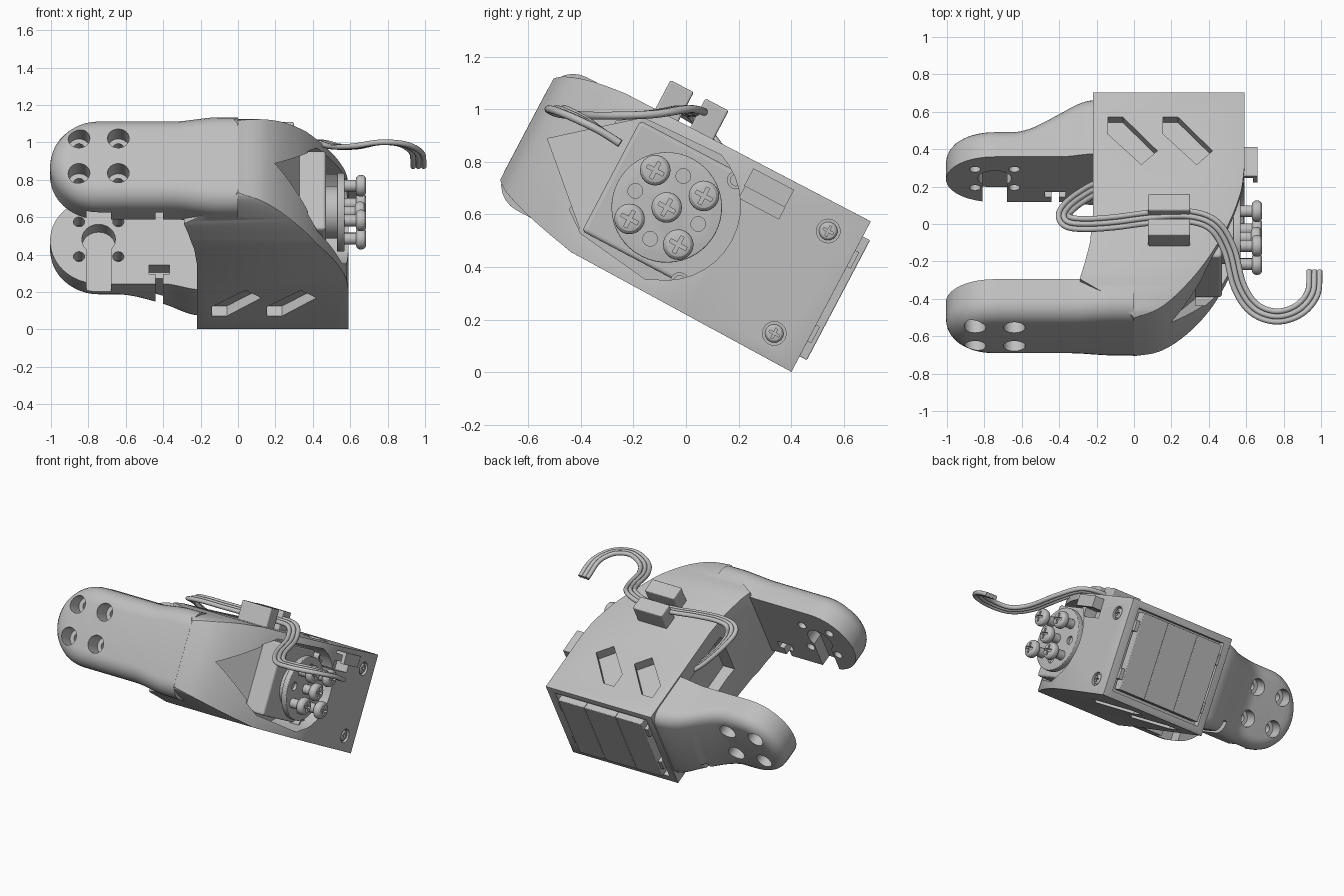
import bpy, bmesh, math
from mathutils import Matrix, Vector

cube = bpy.data.objects.get("Cube")
if cube:
    bpy.data.objects.remove(cube, do_unlink=True)

grey = bpy.data.materials.new("plain grey")
grey.use_nodes = True
grey.diffuse_color = (0.52, 0.52, 0.52, 1)
grey.node_tree.nodes["Principled BSDF"].inputs["Base Color"].default_value = (0.52, 0.52, 0.52, 1)

# The whole part is drawn level, then tilted forward about x
TILT = Matrix.Rotation(math.radians(-27.8), 4, 'X')
MID = 0.53           # height of the arm and servo centre line
PIVOT = -0.745       # x of the pivot in the arms


def activate(ob):
    bpy.ops.object.select_all(action='DESELECT')
    ob.select_set(True)
    bpy.context.view_layer.objects.active = ob


def make(name, bm):
    bmesh.ops.recalc_face_normals(bm, faces=bm.faces)
    me = bpy.data.meshes.new(name)
    bm.to_mesh(me)
    bm.free()
    ob = bpy.data.objects.new(name, me)
    bpy.context.collection.objects.link(ob)
    me.materials.append(grey)
    ob.matrix_world = TILT
    return ob


def apply(ob, mod):
    activate(ob)
    bpy.ops.object.modifier_apply(modifier=mod.name)


def round_edges(ob, width):
    mod = ob.modifiers.new("round", 'BEVEL')
    mod.width, mod.segments = width, 3
    mod.limit_method, mod.angle_limit = 'ANGLE', math.radians(40)
    apply(ob, mod)


def prism(name, pts, axis, a, b, bevel=0.0):
    """Extrude a 2D outline along x, y or z from a to b."""
    place = {'x': lambda p, t: (t, p[0], p[1]),
             'y': lambda p, t: (p[0], t, p[1]),
             'z': lambda p, t: (p[0], p[1], t)}[axis]
    bm = bmesh.new()
    lo = [bm.verts.new(place(p, a)) for p in pts]
    hi = [bm.verts.new(place(p, b)) for p in pts]
    bm.faces.new(lo)
    bm.faces.new(hi)
    for i in range(len(pts)):
        j = (i + 1) % len(pts)
        bm.faces.new((lo[i], lo[j], hi[j], hi[i]))
    ob = make(name, bm)
    if bevel:
        round_edges(ob, bevel)
    return ob


def circle(cx, cy, r, n=24):
    return [(cx + r * math.cos(math.tau * i / n), cy + r * math.sin(math.tau * i / n)) for i in range(n)]


def rect(x0, x1, y0, y1):
    return [(x0, y0), (x1, y0), (x1, y1), (x0, y1)]


def boolean(ob, other, op='DIFFERENCE'):
    mod = ob.modifiers.new("cut", 'BOOLEAN')
    mod.operation, mod.solver, mod.object = op, 'EXACT', other
    apply(ob, mod)
    bpy.data.objects.remove(other, do_unlink=True)


def cut(ob, pts, axis, a, b):
    boolean(ob, prism("cutter", pts, axis, a, b))


def smooth(ob):
    activate(ob)
    bpy.ops.object.shade_smooth_by_angle(angle=math.radians(25))


def spline(pts, n=5):
    """Catmull-Rom curve through points of any dimension."""
    p = [Vector(q) for q in pts]
    p = [2 * p[0] - p[1]] + p + [2 * p[-1] - p[-2]]
    out = []
    for a, b, c, d in zip(p, p[1:], p[2:], p[3:]):
        for k in range(n):
            t = k / n
            out.append(0.5 * (2 * b + (c - a) * t + (2 * a - 5 * b + 4 * c - d) * t * t
                              + (3 * b - a - 3 * c + d) * t ** 3))
    return out + [p[-2]]


def ease(x, a, b):
    t = min(1, max(0, (x - a) / (b - a)))
    return t * t * (3 - 2 * t)


def arm(name, y_in, y_out, x_end, round_r, flare, root, grow):
    """Round-ended arm with a rounded outer rim, growing into the body at its root."""
    s = 1 if y_out > y_in else -1
    rings = [(0, y_in, 0)]
    for k in range(7):
        a = math.pi / 2 * k / 6
        rings.append((round_r * (1 - math.cos(a)), y_out - s * round_r * (1 - math.sin(a)), 1))
    bm = bmesh.new()
    loops = []
    for inset, y, moves in rings:
        r = 0.26 - inset
        xs = [x_end + (PIVOT - x_end) * i / 24 for i in range(24)]
        pts = [(x, MID + r + grow * ease(x, *root)) for x in xs]
        pts += [(PIVOT - r * math.sin(math.pi * i / 23), MID + r * math.cos(math.pi * i / 23)) for i in range(24)]
        pts += [(x, MID - r - grow * ease(x, *root)) for x in reversed(xs)]
        loops.append([bm.verts.new((x, y + moves * flare * ease(x, -0.65, -0.22), z)) for x, z in pts])
    n = len(loops[0])
    for p, q in zip(loops, loops[1:]):
        for i in range(n):
            j = (i + 1) % n
            bm.faces.new((p[i], p[j], q[j], q[i]))
    for p in (loops[0], loops[-1]):
        for i in range(n // 2 - 1):
            bm.faces.new((p[i], p[i + 1], p[n - 2 - i], p[n - 1 - i]))
    return make(name, bm)


# Bracket body: curved plan outline trimmed by a rounded side outline
nose = spline([(0, -0.966), (0.13, -0.925), (0.25, -0.83), (0.38, -0.67), (0.5, -0.45), (0.57, -0.25), (0.59, -0.1)])
plan = [(-0.22, 0.354), (-0.22, -0.38), (-0.235, -0.55), (-0.265, -0.68), (-0.29, -0.765), (-0.1, -0.88)]
plan += [tuple(p) for p in nose] + [(0.59, 0.354)]
bracket = prism("bracket", plan, 'z', 0.1, 0.95)
under = spline([(-0.6, 0.2), (-0.78, 0.24), (-0.92, 0.285), (-0.975, 0.325)], 4)
over = spline([(-0.975, 0.745), (-0.93, 0.78), (-0.83, 0.812), (-0.7, 0.83)], 4)
side = [(0.354, 0.188)] + [tuple(p) for p in under + over] + [(0.354, 0.835)]
boolean(bracket, prism("side_trim", side, 'x', -1, 1), 'INTERSECT')
round_edges(bracket, 0.01)

# Arms, joined to the body
boolean(bracket, arm("front_arm", -0.75, -0.967, 0.0, 0.11, 0, (-0.35, -0.1), 0.026), 'UNION')
boolean(bracket, arm("back_arm", -0.01, 0.17, -0.1, 0.08, 0.175, (-0.4, -0.2), 0.035), 'UNION')

# Screw holes with counterbores in both arms
for dx in (-0.105, 0.105):
    for dz in (-0.105, 0.105):
        c = (PIVOT + dx, MID + 0.01 + dz)
        cut(bracket, circle(*c, 0.03, 16), 'y', -1.1, 0.4)
        cut(bracket, circle(*c, 0.058), 'y', -1.1, -0.85)
        cut(bracket, circle(*c, 0.055), 'y', 0.09, 0.4)

# Pivot recess, slot and keyhole on the inner face of each arm
for a, b in ((-0.1, 0.08), (-0.83, -0.7)):
    cut(bracket, circle(PIVOT, MID + 0.01, 0.09), 'y', a, b)
    cut(bracket, rect(-0.81, -0.68, 0.2, MID), 'y', a, b)
    cut(bracket, rect(-0.475, -0.365, 0.33, 0.385), 'y', a, b)
cut(bracket, rect(-0.44, -0.40, 0.2, 0.35), 'y', -0.1, 0.4)
cut(bracket, rect(-0.44, -0.40, 0.2, 0.35), 'y', -0.83, -0.7)

# Slanted vents in the top and the bottom
for off in (0, 0.295):
    vent = [(-0.14 + off, 0.207), (-0.06 + off, 0.207), (0.125 + off, 0.003), (0.04 + off, -0.08), (-0.14 + off, 0.105)]
    cut(bracket, vent, 'z', 0.77, 0.95)
    cut(bracket, vent, 'z', 0.1, 0.25)

# Cable opening in the inner wall
cut(bracket, rect(-0.45, -0.05, 0.4, 0.72), 'x', -0.3, -0.14)

# Side opening around the servo: round-ended pocket and a slanted pointed floor
pocket = [(-0.68, 0.72), (-0.68, 0.34), (-0.6, 0.28), (-0.3, 0.24)]
pocket += [(-0.365 + 0.285 * math.cos(a), 0.525 + 0.285 * math.sin(a)) for a in [math.radians(d) for d in range(-70, 75, 10)]]
pocket += [(-0.6, 0.78)]
tip = prism("tip_cutter", [(-0.88, 0.54), (-0.6, 0.285), (-0.6, 0.775)], 'x', 0.17, 0.9)
for v in tip.data.vertices:
    if v.co.x < 0.5:
        v.co.x += 0.57 * (v.co.y + 0.88)
boolean(bracket, tip)
cut(bracket, pocket, 'x', 0.33, 0.9)

# Back recess, latch recess and the seats of the side screws
cut(bracket, rect(-0.17, 0.53, 0.235, 0.79), 'y', 0.31, 0.5)
cut(bracket, rect(-0.13, 0.04, 0.68, 0.74), 'x', 0.5, 0.7)
for z in (0.287, 0.727):
    cut(bracket, circle(0.228, z, 0.045), 'x', 0.57, 0.7)
smooth(bracket)

# Servo case, back cover strips and catches
prism("servo_case", rect(-0.13, 0.47, -0.6, 0.33), 'z', 0.29, 0.765, 0.015)
for i, (a, b) in enumerate(((-0.14, 0.058), (0.06, 0.297), (0.299, 0.5))):
    prism("cover_strip_%d" % i, rect(a, b, 0.32, 0.385), 'z', 0.255, 0.77, 0.005)
for i, x in enumerate((-0.165, 0.495)):
    for j, z in enumerate((0.32, 0.64)):
        prism("catch_%d%d" % (i, j), rect(x, x + 0.03, 0.32, 0.37), 'z', z, z + 0.07)
for i, (y, z) in enumerate(((-0.172, 0.735), (-0.183, 0.294))):
    boss = prism("case_boss_%d" % i, circle(y, z, 0.035, 16), 'x', 0.44, 0.51)
    cut(boss, circle(y, z, 0.022, 16), 'x', 0.48, 0.6)
    smooth(boss)

# Output disc with its small holes
HY, HZ = -0.357, 0.52
smooth(prism("horn_hub", circle(HY, HZ, 0.14, 32), 'x', 0.45, 0.54))
horn = prism("horn_disc", circle(HY, HZ, 0.21, 48), 'x', 0.53, 0.57, 0.006)
for k in range(4):
    a = k * math.pi / 2
    cut(horn, circle(HY + 0.135 * math.cos(a), HZ + 0.135 * math.sin(a), 0.028, 16), 'x', 0.55, 0.6)
smooth(horn)


def screw(name, y, z, x0, x1, x2, r):
    """Pan-head screw with a cross slot."""
    head = prism(name, circle(y, z, r), 'x', x1, x2, r * 0.4)
    for w, h in ((r * 0.6, r * 0.12), (r * 0.12, r * 0.6)):
        cut(head, rect(y - w, y + w, z - h, z + h), 'x', x2 - 0.02, x2 + 0.1)
    smooth(head)
    smooth(prism(name + "_shaft", circle(y, z, r * 0.55, 16), 'x', x0, x1 + 0.005))


# Horn screws and side screws
screw("horn_screw_middle", HY, HZ, 0.56, 0.625, 0.68, 0.058)
for k in range(4):
    a = math.pi / 4 + k * math.pi / 2
    screw("horn_screw_%d" % k, HY + 0.148 * math.cos(a), HZ + 0.148 * math.sin(a), 0.56, 0.63, 0.685, 0.058)
for k, z in enumerate((0.287, 0.727)):
    screw("side_screw_%d" % k, 0.228, z, 0.55, 0.56, 0.588, 0.035)

# Cable clip posts on top and the side hook
for k, y in enumerate((-0.57, -0.42)):
    prism("cable_clip_%d" % k, rect(0.075, 0.3, y, y + 0.1), 'z', 0.82, 0.955, 0.008)
hook = prism("side_hook", rect(0.56, 0.66, -0.135, 0.04), 'z', 0.73, 0.805)
cut(hook, rect(0.56, 0.635, -0.2, 0.015), 'z', 0.7, 0.785)

# Three-strand cable over the top
path = spline([(-0.18, 0.2, 0.7), (-0.25, 0.165, 0.76), (-0.335, 0.105, 0.86), (-0.375, 0.05, 0.94),
               (-0.35, 0.01, 0.985), (-0.25, 0.0, 1.0), (-0.1, 0.01, 0.995), (0.1, 0.035, 0.985),
               (0.3, 0.04, 0.99), (0.43, -0.01, 1.0), (0.51, -0.14, 0.98), (0.56, -0.33, 0.975),
               (0.64, -0.45, 0.98), (0.76, -0.495, 1.0), (0.88, -0.46, 0.99), (0.955, -0.37, 0.945), (0.965, -0.25, 0.87)], 6)
for k in (-1, 0, 1):
    curve = bpy.data.curves.new("cable_strand", 'CURVE')
    curve.dimensions, curve.bevel_depth, curve.bevel_resolution = '3D', 0.015, 3
    curve.use_fill_caps = True
    line = curve.splines.new('POLY')
    line.points.add(len(path) - 1)
    for i, p in enumerate(path):
        d = path[min(i + 1, len(path) - 1)] - path[max(i - 1, 0)]
        off = Vector((-d.y, d.x, 0)).normalized() * 0.028 * k
        line.points[i].co = (*(p + off), 1)
    line.use_smooth = True
    curve.materials.append(grey)
    bpy.context.collection.objects.link(bpy.data.objects.new("cable_strand_%d" % (k + 1), curve))
